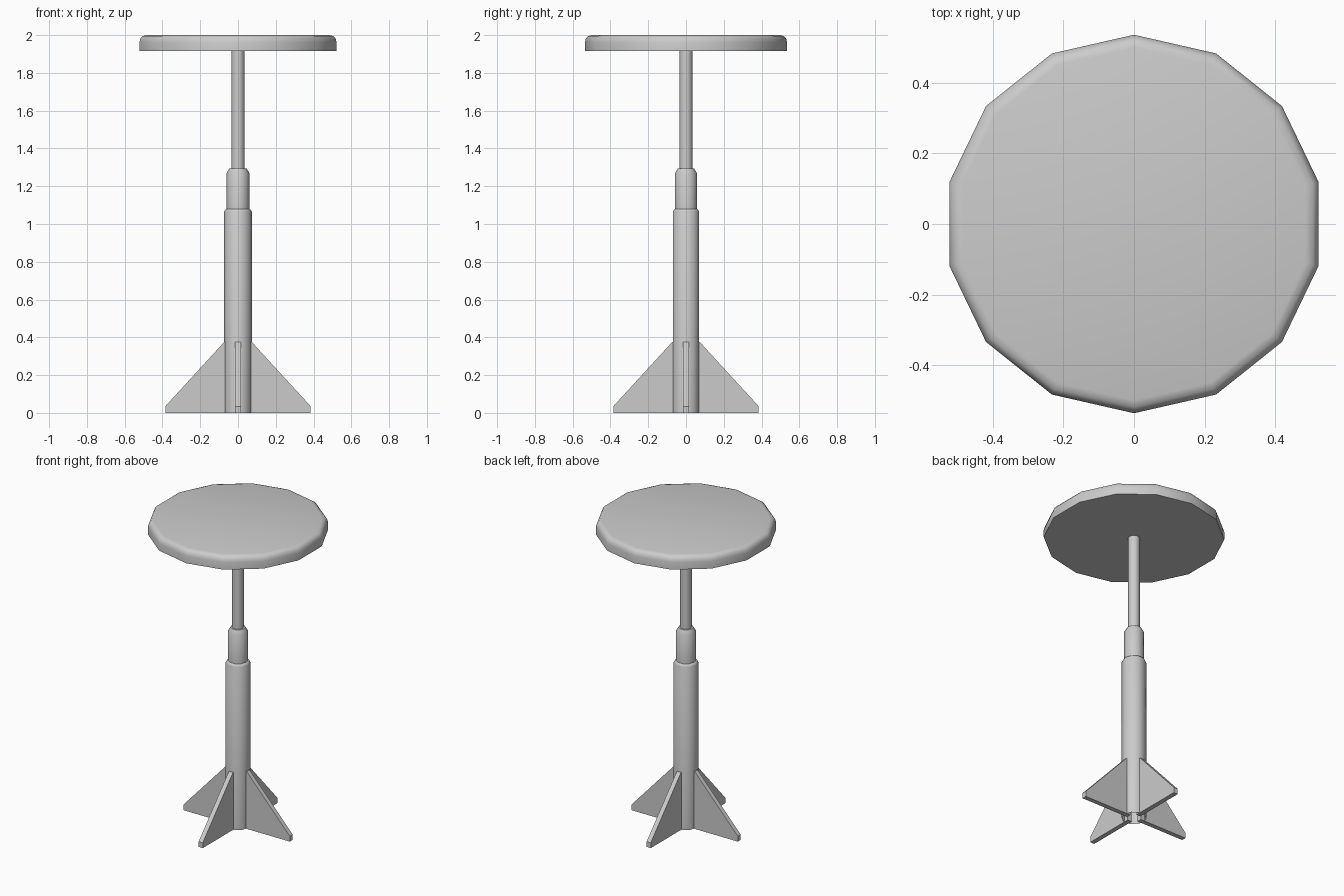
import bpy, bmesh, math

if "Cube" in bpy.data.objects:
    bpy.data.objects.remove(bpy.data.objects["Cube"])


def finish(name, bm, angle):
    bmesh.ops.recalc_face_normals(bm, faces=bm.faces)
    mesh = bpy.data.meshes.new(name)
    bm.to_mesh(mesh)
    bm.free()
    ob = bpy.data.objects.new(name, mesh)
    bpy.context.collection.objects.link(ob)
    if angle:
        bpy.ops.object.select_all(action='DESELECT')
        ob.select_set(True)
        bpy.context.view_layer.objects.active = ob
        bpy.ops.object.shade_smooth_by_angle(angle=math.radians(angle))
    return ob


def lathe(name, profile, sides, start=0.0, cap_bottom=False, cap_top=False):
    """Turn (radius, z) points around z; optionally cap the ends."""
    bm = bmesh.new()
    rings = []
    for r, z in profile:
        rings.append([bm.verts.new((r * math.cos(start + math.tau * i / sides),
                                    r * math.sin(start + math.tau * i / sides), z))
                      for i in range(sides)])
    for a, b in zip(rings, rings[1:]):
        for i in range(sides):
            j = (i + 1) % sides
            bm.faces.new((a[i], a[j], b[j], b[i]))
    if cap_bottom:
        bm.faces.new(rings[0])
    if cap_top:
        bm.faces.new(rings[-1])
    return finish(name, bm, 40)


def fin(name, turn, thick=0.03):
    """Triangular foot plate, extruded sideways and turned about z."""
    profile = [(0.04, 0), (0.385, 0), (0.385, 0.035), (0.073, 0.375), (0.04, 0.375)]
    bm = bmesh.new()
    face = bm.faces.new([bm.verts.new((x, -thick / 2, z)) for x, z in profile])
    ext = bmesh.ops.extrude_face_region(bm, geom=[face])
    verts = [g for g in ext['geom'] if isinstance(g, bmesh.types.BMVert)]
    bmesh.ops.translate(bm, verts=verts, vec=(0, thick, 0))
    ob = finish(name, bm, 0)
    ob.rotation_euler.z = turn


# Round seat with a softened top edge
lathe("seat", [(0.535, 1.915), (0.535, 1.963), (0.530, 1.982), (0.518, 1.995), (0.498, 2.0)],
      14, math.pi / 2, cap_bottom=True, cap_top=True)

# Telescoping column: open lower tube, middle sleeve and thin rod
lathe("column", [(0.073, 0), (0.073, 1.065), (0.068, 1.075), (0.060, 1.08),
                 (0.060, 1.27), (0.045, 1.295), (0.034, 1.295)], 10)
lathe("rod", [(0.035, 1.29), (0.035, 1.92)], 10)

# Four foot fins
for k in range(4):
    fin(f"foot_fin_{k + 1}", k * math.pi / 2)
